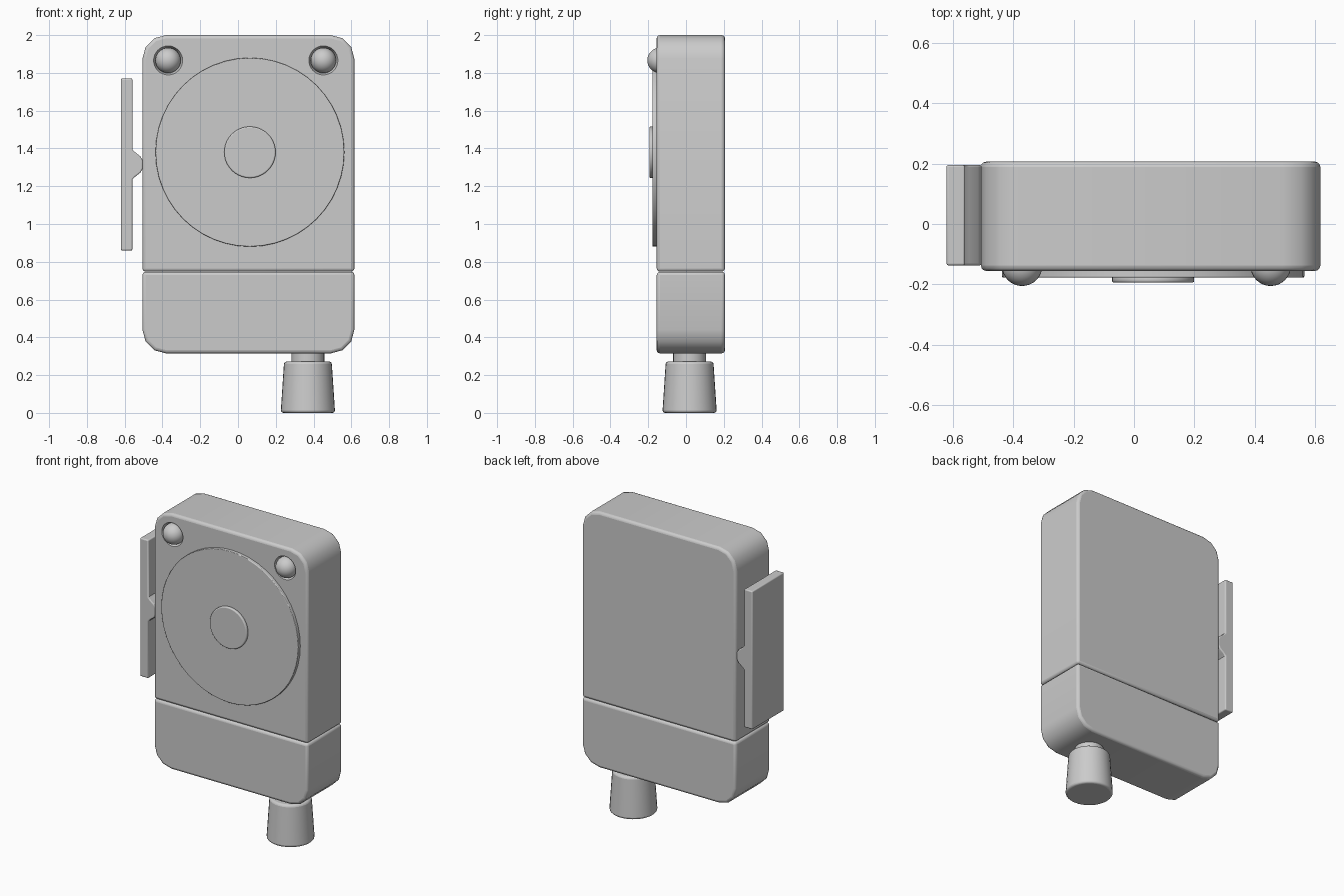
import bpy, bmesh, math
from mathutils import Matrix

if "Cube" in bpy.data.objects:
    bpy.data.objects.remove(bpy.data.objects["Cube"])


def finish(name, bm, bevel=0, segments=3):
    bmesh.ops.recalc_face_normals(bm, faces=bm.faces)
    me = bpy.data.meshes.new(name)
    bm.to_mesh(me)
    bm.free()
    ob = bpy.data.objects.new(name, me)
    bpy.context.collection.objects.link(ob)
    if bevel:
        m = ob.modifiers.new("bevel", 'BEVEL')
        m.width, m.segments = bevel, segments
        m.limit_method, m.angle_limit = 'ANGLE', math.radians(50)
    return ob


def smooth(ob):
    bpy.ops.object.select_all(action='DESELECT')
    bpy.context.view_layer.objects.active = ob
    ob.select_set(True)
    bpy.ops.object.shade_smooth_by_angle(angle=math.radians(40))


def slab(name, pts, y0, y1, bevel):
    """Extrude an (x, z) outline from y0 to y1."""
    bm = bmesh.new()
    face = bm.faces.new([bm.verts.new((x, y0, z)) for x, z in pts])
    ext = bmesh.ops.extrude_face_region(bm, geom=[face])
    bmesh.ops.translate(bm, vec=(0, y1 - y0, 0),
                        verts=[v for v in ext["geom"] if isinstance(v, bmesh.types.BMVert)])
    return finish(name, bm, bevel)


def lathe(name, profile, origin, facing_front=False, sides=32, bevel=0):
    """Revolve (radius, height) points; height runs along z, or along -y if facing front."""
    bm = bmesh.new()
    rings = [[bm.verts.new((r * math.cos(2 * math.pi * i / sides),
                            r * math.sin(2 * math.pi * i / sides), h))
              for i in range(sides)] for r, h in profile]
    for a, b in zip(rings, rings[1:]):
        for i in range(sides):
            j = (i + 1) % sides
            bm.faces.new((a[i], a[j], b[j], b[i]))
    bm.faces.new(rings[0])
    bm.faces.new(rings[-1])
    if facing_front:
        bm.transform(Matrix.Rotation(math.pi / 2, 4, 'X'))
    bm.transform(Matrix.Translation(origin))
    return finish(name, bm, bevel)


L, R, FRONT, BACK, RAD = -0.506, 0.616, -0.155, 0.206, 0.125


def rounded_ends(z_flat, z_round):
    """Outline with two square corners at z_flat and two rounded ones at z_round."""
    s = 1 if z_round > z_flat else -1
    arc = [(RAD * math.cos(math.pi / 6 * k), RAD * math.sin(math.pi / 6 * k)) for k in range(4)]
    right = [(R - RAD + c, z_round - s * (RAD - d)) for c, d in arc]
    left = [(L + RAD - c, z_round - s * (RAD - d)) for c, d in reversed(arc)]
    return [(L, z_flat), (R, z_flat)] + right + left


# Case halves
upper = slab("upper_case", rounded_ends(0.748, 2.0), FRONT, BACK, 0.017)
lower = slab("lower_case", rounded_ends(0.747, 0.315), FRONT, BACK, 0.017)
smooth(lower)

# Domed buttons in conical sockets
for side, x in (("left", -0.37), ("right", 0.452)):
    cutter = lathe("socket_cutter_" + side, [(0.066, -0.03), (0.077, 0), (0.095, 0.05)],
                   (x, FRONT, 1.866), True)
    cutter.hide_render = True
    cutter.hide_set(True)
    cut = upper.modifiers.new("socket_" + side, 'BOOLEAN')
    cut.object, cut.operation, cut.solver = cutter, 'DIFFERENCE', 'EXACT'
    bm = bmesh.new()
    bmesh.ops.create_uvsphere(bm, u_segments=32, v_segments=16, radius=0.067)
    bm.transform(Matrix.Translation((x, -0.138, 1.866)))
    smooth(finish(side + "_button", bm))
smooth(upper)

# Front dial and centre cap
smooth(lathe("dial", [(0.5, -0.02), (0.5, 0.022)], (0.063, FRONT, 1.38), True, 48, 0.004))
smooth(lathe("dial_cap", [(0.136, 0), (0.136, 0.021)], (0.063, -0.173, 1.38), True, 40, 0.007))

# Side clip: flat plate with a tapered foot touching the case
clip = [(-0.62, 0.86), (-0.559, 0.86), (-0.559, 1.235), (-0.545, 1.25), (-0.516, 1.272),
        (-0.504, 1.295), (-0.504, 1.335), (-0.516, 1.358), (-0.545, 1.38), (-0.559, 1.395),
        (-0.559, 1.77), (-0.62, 1.77)]
smooth(slab("side_clip", clip, -0.137, 0.195, 0.007))

# Bottom knob and neck
smooth(lathe("knob", [(0.144, 0), (0.126, 0.272)], (0.37, 0.019, 0), bevel=0.014))
smooth(lathe("knob_neck", [(0.087, 0.25), (0.087, 0.34)], (0.37, 0.019, 0)))
